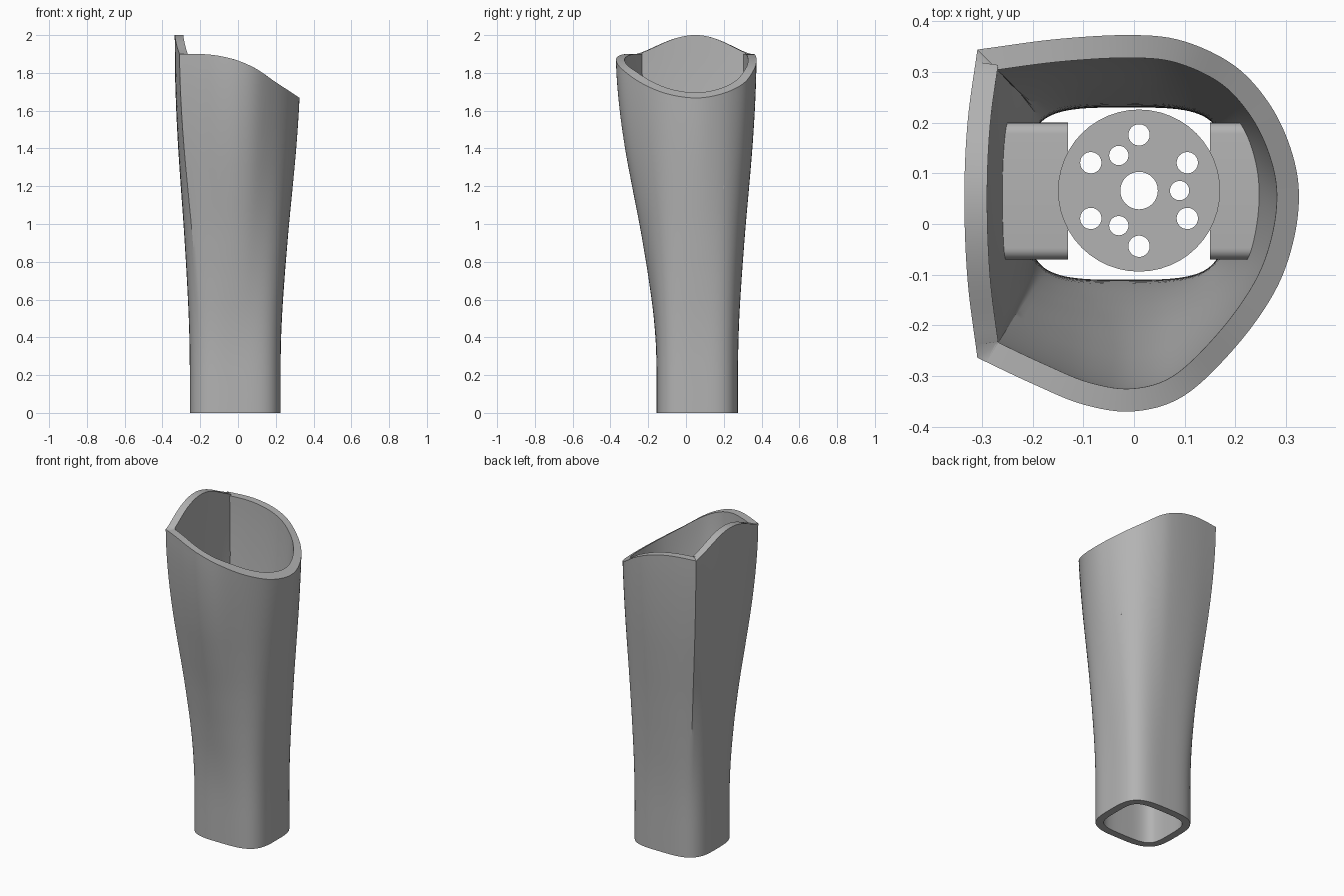
import bpy, bmesh, math
from mathutils import Vector

if "Cube" in bpy.data.objects:
    bpy.data.objects.remove(bpy.data.objects["Cube"], do_unlink=True)

grey = bpy.data.materials.new("plain grey")
grey.use_nodes = True
grey.diffuse_color = (0.45, 0.45, 0.45, 1)
grey.node_tree.nodes["Principled BSDF"].inputs["Base Color"].default_value = (0.45, 0.45, 0.45, 1)

WALL = 0.045
LEVELS = 40


def add_mesh(name, bm, angle=30):
    bmesh.ops.recalc_face_normals(bm, faces=bm.faces[:])
    mesh = bpy.data.meshes.new(name)
    bm.to_mesh(mesh)
    bm.free()
    mesh.materials.append(grey)
    obj = bpy.data.objects.new(name, mesh)
    bpy.context.collection.objects.link(obj)
    bpy.ops.object.select_all(action='DESELECT')
    obj.select_set(True)
    bpy.context.view_layer.objects.active = obj
    bpy.ops.object.shade_smooth_by_angle(angle=math.radians(angle))
    return obj


def spline(points, steps):
    """Smooth open path through the points, without its last point."""
    pts = [Vector(p) for p in points]
    pts = [2 * pts[0] - pts[1]] + pts + [2 * pts[-1] - pts[-2]]
    out = []
    for a, b, c, d in zip(pts, pts[1:], pts[2:], pts[3:]):
        for s in range(steps):
            t = s / steps
            out.append(0.5 * (2 * b + (c - a) * t + (2 * a - 5 * b + 4 * c - d) * t * t
                              + (3 * b - a - 3 * c + d) * t ** 3))
    return out


def lookup(table, x):
    """Smoothly interpolated value from (position, value) pairs."""
    path = lookup_cache.setdefault(id(table), spline(table, 8) + [Vector(table[-1])])
    for a, b in zip(path, path[1:]):
        if x <= b.x:
            return a.y + (b.y - a.y) * max(0, (x - a.x) / (b.x - a.x))
    return path[-1].y


lookup_cache = {}


def inset(ring, d):
    """Mitred inward offset of a counter-clockwise ring."""
    out = []
    for i, p in enumerate(ring):
        e1 = (p - ring[i - 1]).normalized()
        e2 = (ring[(i + 1) % len(ring)] - p).normalized()
        n1, n2 = Vector((-e1.y, e1.x)), Vector((-e2.y, e2.x))
        out.append(p + (n1 + n2) * d / (1 + n1.dot(n2)))
    return out


# Top outline: a rounded sweep from one corner to the other, then the flatter wall
sweep = [(-0.31, -0.265), (-0.2, -0.317), (-0.1, -0.358), (0, -0.372), (0.1, -0.342),
         (0.2, -0.25), (0.28, -0.14), (0.32, -0.04), (0.333, 0.06), (0.315, 0.15),
         (0.27, 0.24), (0.2, 0.315), (0.1, 0.362), (0, 0.374), (-0.15, 0.366), (-0.31, 0.345)]
flat = [(-0.31, 0.345), (-0.329, 0.2), (-0.335, 0.05), (-0.329, -0.11), (-0.31, -0.265)]
sweep_ring, flat_ring = spline(sweep, 6), spline(flat, 6)
top_outer = sweep_ring + flat_ring

# Bottom outline: a rounded square
bottom_outer = []
for p in top_outer:
    a = math.atan2(p.y - 0.04, p.x)
    r = (abs(math.cos(a) / 0.24) ** 3.5 + abs(math.sin(a) / 0.215) ** 3.5) ** (-1 / 3.5)
    bottom_outer.append(Vector((-0.015 + r * math.cos(a), 0.06 + r * math.sin(a))))

flare = [(0, 0), (0.3, 0.01), (0.5, 0.07), (0.7, 0.19), (0.85, 0.3), (1, 0.42),
         (1.2, 0.6), (1.4, 0.77), (1.6, 0.9), (1.8, 0.98), (2, 1)]
rim = [(-0.34, 1.9), (-0.2, 1.9), (-0.1, 1.89), (0, 1.865), (0.1, 1.82),
       (0.2, 1.752), (0.34, 1.663)]


def rim_height(i, p):
    z = lookup(rim, p.x)
    k = (i - len(sweep_ring)) / len(flat_ring)
    return z + 0.1 * math.sin(math.pi * k) ** 1.3 if 0 < k < 1 else z


# Hollow sleeve: outer and inner skins joined at the rim and the base
bm = bmesh.new()
skins = []
for low, high in ((bottom_outer, top_outer), (inset(bottom_outer, WALL), inset(top_outer, WALL))):
    columns = []
    for i, (b, t) in enumerate(zip(low, high)):
        height = rim_height(i, t)
        column = []
        for k in range(LEVELS + 1):
            z = height * k / LEVELS
            p = b.lerp(t, lookup(flare, z))
            column.append(bm.verts.new((p.x, p.y, z)))
        columns.append(column)
    skins.append(columns)
outer, inner = skins
for i in range(len(outer)):
    for skin in skins:
        for k in range(LEVELS):
            bm.faces.new((skin[i - 1][k], skin[i][k], skin[i][k + 1], skin[i - 1][k + 1]))
    for k in (0, LEVELS):
        bm.faces.new((outer[i - 1][k], outer[i][k], inner[i][k], inner[i - 1][k]))
add_mesh("sleeve", bm)

# Two shelves reaching in from the walls, rounded along their long edges
for name, x0, x1 in (("right_shelf", -0.27, -0.13), ("left_shelf", 0.15, 0.26)):
    bm = bmesh.new()
    bmesh.ops.create_cube(bm, size=1)
    for v in bm.verts:
        v.co = ((x0 + x1) / 2 + v.co.x * (x1 - x0), 0.065 + v.co.y * 0.27, 1.2 + v.co.z * 0.05)
    long_edges = [e for e in bm.edges if abs(e.verts[0].co.x - e.verts[1].co.x) > 0.05]
    bmesh.ops.bevel(bm, geom=long_edges, offset=0.022, segments=6, profile=0.5, affect='EDGES')
    add_mesh(name, bm)

# Mounting disc with a hub hole, six outer holes and three inner holes
circles = [(0, 0, 0.16), (0, 0, 0.037)]
for count, start, radius, hole in ((6, 90, 0.11, 0.021), (3, 0, 0.08, 0.019)):
    for k in range(count):
        a = math.radians(start + 360 * k / count)
        circles.append((radius * math.cos(a), radius * math.sin(a), hole))
curve = bpy.data.curves.new("disc_outline", 'CURVE')
curve.dimensions = '2D'
curve.fill_mode = 'BOTH'
curve.extrude = 0.02
for x, y, r in circles:
    line = curve.splines.new('POLY')
    line.points.add(47)
    for k, pt in enumerate(line.points):
        a = math.tau * k / 48
        pt.co = (x + r * math.cos(a), y + r * math.sin(a), 0, 1)
    line.use_cyclic_u = True
source = bpy.data.objects.new("disc_outline", curve)
bpy.context.collection.objects.link(source)
bpy.context.view_layer.update()
disc_mesh = source.evaluated_get(bpy.context.evaluated_depsgraph_get()).to_mesh()
bm = bmesh.new()
bm.from_mesh(disc_mesh)
bmesh.ops.remove_doubles(bm, verts=bm.verts[:], dist=0.0001)
bpy.data.objects.remove(source, do_unlink=True)
disc = add_mesh("mounting_disc", bm)
disc.location = (0.01, 0.066, 1.51)
